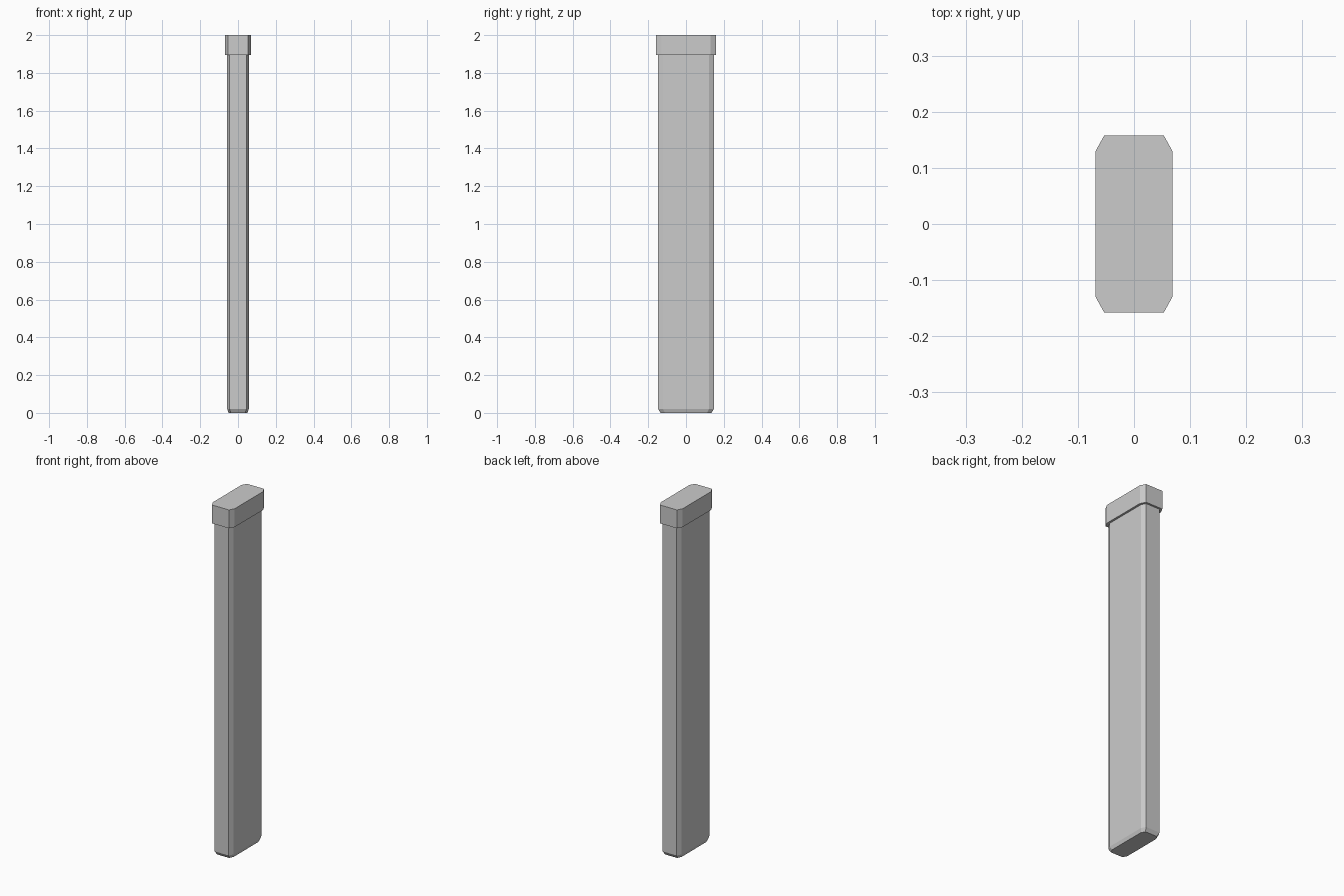
import bpy
import bmesh

if "Cube" in bpy.data.objects:
    bpy.data.objects.remove(bpy.data.objects["Cube"])


def ring(bm, hx, hy, cx, cy, z):
    """Eight-sided outline: a rectangle with its corners cut by cx, cy."""
    quarter = [(hx, hy - cy), (hx - cx, hy)]
    pts = (quarter + [(-x, y) for x, y in reversed(quarter)]
           + [(-x, -y) for x, y in quarter]
           + [(x, -y) for x, y in reversed(quarter)])
    return [bm.verts.new((x, y, z)) for x, y in pts]


def loft(name, sections, close_bottom=False, close_top=False):
    """Skin a stack of outlines with flat faces."""
    bm = bmesh.new()
    rings = [ring(bm, *s) for s in sections]
    for a, b in zip(rings, rings[1:]):
        for i in range(8):
            j = (i + 1) % 8
            bm.faces.new((a[i], a[j], b[j], b[i]))
    if close_bottom:
        bm.faces.new(rings[0][::-1])
    if close_top:
        bm.faces.new(rings[-1])
    mesh = bpy.data.meshes.new(name)
    bm.to_mesh(mesh)
    bm.free()
    obj = bpy.data.objects.new(name, mesh)
    bpy.context.collection.objects.link(obj)
    return obj


CAP_Z = 1.895
body_outline = (0.057, 0.147, 0.013, 0.025)
cap_outline = (0.069, 0.158, 0.016, 0.029)

# Tall flat shaft with a bevelled foot
loft("shaft", [(0.050, 0.135, 0.012, 0.023, 0.0),
               (*body_outline, 0.02),
               (*body_outline, CAP_Z)], close_bottom=True)

# Wider cap, its underside meeting the shaft
loft("cap", [(*body_outline, CAP_Z),
             (*cap_outline, CAP_Z),
             (*cap_outline, 2.0)], close_top=True)
